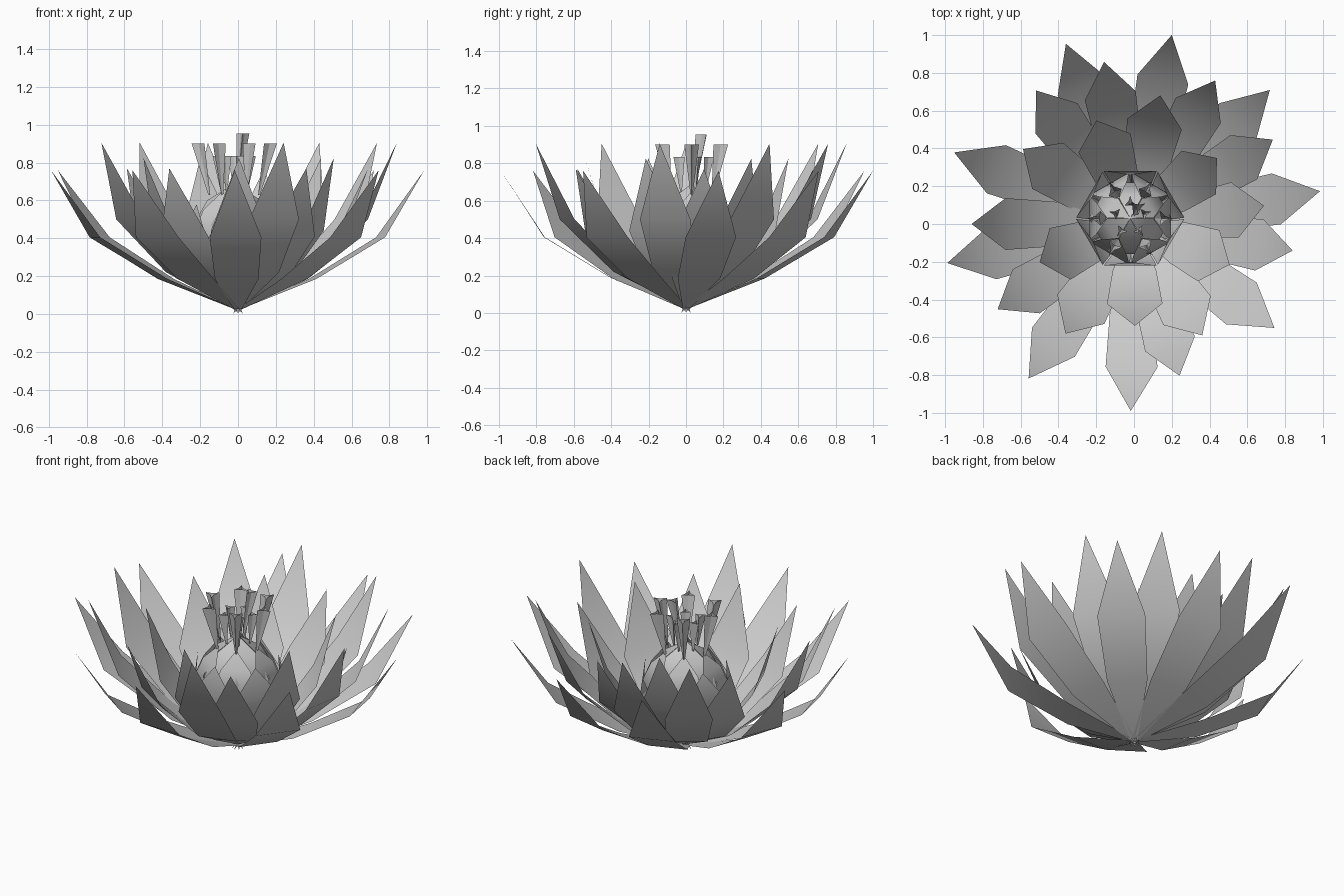
import bpy, math
from math import radians, cos, sin

if "Cube" in bpy.data.objects:
    bpy.data.objects.remove(bpy.data.objects["Cube"])


def make(name, verts, faces, smooth=False):
    me = bpy.data.meshes.new(name)
    me.from_pydata(verts, [], faces)
    me.update()
    for p in me.polygons:
        p.use_smooth = smooth
    ob = bpy.data.objects.new(name, me)
    bpy.context.collection.objects.link(ob)
    return ob


def petal_ring(name, petals, profile, centre=(0, 0)):
    """Petals of paired rows (radius, height, half width), closing in a tip.
    Each petal is (angle, length factor)."""
    verts, faces = [], []
    for a, f in petals:
        c, s = cos(radians(a)), sin(radians(a))
        n = len(verts)
        for i, (r, z, w) in enumerate(profile):
            t = min(1, z / 0.3)
            for side in ((-1, 1) if i < len(profile) - 1 else (0,)):
                verts.append((centre[0] * t + r * f * c - side * w * s,
                              centre[1] * t + r * f * s + side * w * c, z))
        rows = len(profile) - 1
        for i in range(rows - 1):
            k = n + 2 * i
            faces.append((k, k + 1, k + 3, k + 2))
        k = n + 2 * (rows - 1)
        faces.append((k, k + 1, k + 2))
    return make(name, verts, faces, True)


def even(count, start=0):
    return [(start + 360 / count * i, 1) for i in range(count)]


# open petals, outside to inside
petal_ring("outer_petals", [(10, 1), (44.6, 1.01), (78.7, 1.02), (110.7, 1.02), (158.3, 1.025),
                            (191.8, 1.01), (235.7, 0.99), (269, 0.99), (323.5, 0.925)],
           [(0.01, 0.025, 0.02), (0.40, 0.185, 0.115), (0.765, 0.405, 0.137), (1.0, 0.76, 0)])
petal_ring("second_petals", [(350.5, 0.99), (31.3, 1), (60.5, 1.015), (100.5, 1.015),
                             (126.3, 1.02), (180, 1), (212, 0.99), (286.7, 0.975)],
           [(0.01, 0.03, 0.02), (0.38, 0.22, 0.115), (0.68, 0.50, 0.137), (0.86, 0.905, 0)])
petal_ring("third_petals", [(8, 1), (78.4, 1), (146, 1.02), (238, 0.985), (301.5, 0.995)],
           [(0.01, 0.03, 0.02), (0.31, 0.19, 0.12), (0.54, 0.41, 0.147), (0.695, 0.77, 0)])
petal_ring("fourth_petals", [(38.5, 1.02), (110, 1.06), (202, 0.98), (270.5, 0.98), (337, 1)],
           [(0.01, 0.03, 0.02), (0.25, 0.19, 0.115), (0.43, 0.44, 0.147), (0.55, 0.825, 0)])

# closed bud of overlapping petals
mid = (-0.02, 0.03)
petal_ring("bud_outer_petals", even(6, 30),
           [(0.01, 0.03, 0.015), (0.18, 0.2, 0.10), (0.25, 0.40, 0.14), (0.23, 0.58, 0)], mid)
petal_ring("bud_middle_petals", even(6),
           [(0.01, 0.02, 0.015), (0.14, 0.22, 0.085), (0.215, 0.44, 0.118),
            (0.18, 0.55, 0.085), (0.12, 0.65, 0)], mid)
petal_ring("bud_inner_petals", even(6, 30),
           [(0.01, 0.012, 0.012), (0.12, 0.23, 0.07), (0.19, 0.47, 0.105),
            (0.125, 0.60, 0.07), (0.0, 0.69, 0)], mid)
petal_ring("base_star", even(8),
           [(0.0, 0.045, 0.008), (0.02, 0.02, 0.006), (0.035, 0.0, 0)])


# stamens: star-section funnels flaring upwards, open at the top
def stamen(name, bottom, top, radius=0.045, turn=0):
    verts, faces, n = [], [], 6
    for p, f in ((bottom, 0.15), (top, 1)):
        for i in range(n):
            a = turn + 2 * math.pi * i / n
            r = radius * f * (1 if i % 2 == 0 else 0.3)
            verts.append((p[0] + r * cos(a), p[1] + r * sin(a), p[2]))
    for i in range(n):
        j = (i + 1) % n
        faces.append((i, j, n + j, n + i))
    make(name, verts, faces)


for i in range(6):
    a = radians(60 * i)
    stamen("outer_stamen",
           (mid[0] + 0.13 * cos(a), mid[1] + 0.13 * sin(a), 0.63),
           (mid[0] + 0.18 * cos(a), mid[1] + 0.18 * sin(a), 0.90), turn=a)
for i in range(5):
    a = radians(90 + 72 * i)
    stamen("inner_stamen",
           (mid[0] + 0.07 * cos(a), mid[1] + 0.07 * sin(a), 0.65),
           (mid[0] + 0.085 * cos(a), mid[1] + 0.085 * sin(a), 0.835), 0.035, a)
stamen("centre_stamen", (0.0, 0.05, 0.68), (0.025, 0.09, 0.955), 0.04, 0.5)
